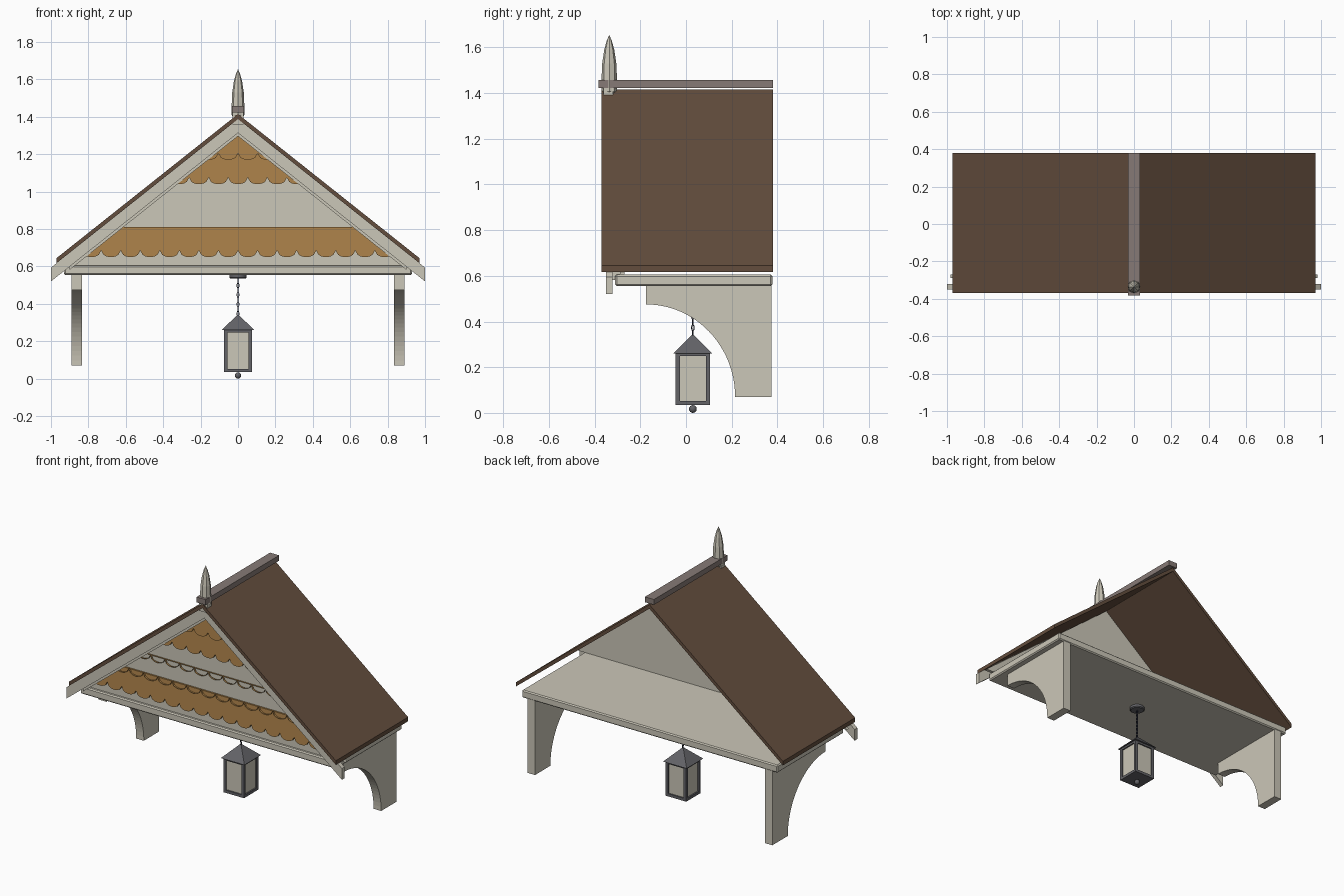
import bpy, bmesh, math
from mathutils import Vector, Matrix

cube = bpy.data.objects.get("Cube")
if cube:
    bpy.data.objects.remove(cube, do_unlink=True)


def material(name, rgb):
    m = bpy.data.materials.new(name)
    m.use_nodes = True
    m.diffuse_color = (*rgb, 1)
    m.node_tree.nodes["Principled BSDF"].inputs["Base Color"].default_value = (*rgb, 1)
    return m


CREAM = material("cream paint", (0.60, 0.57, 0.48))
BROWN = material("brown roofing", (0.125, 0.075, 0.047))
OCHRE = material("ochre shingle", (0.40, 0.215, 0.065))
MAUVE = material("grey ridge", (0.24, 0.195, 0.18))
METAL = material("lantern metal", (0.125, 0.125, 0.137))
CHAIN = material("dark chain", (0.02, 0.022, 0.04))


def finish(bm, name, mat, smooth=False):
    bmesh.ops.recalc_face_normals(bm, faces=bm.faces)
    me = bpy.data.meshes.new(name)
    bm.to_mesh(me)
    bm.free()
    me.materials.append(mat)
    ob = bpy.data.objects.new(name, me)
    bpy.context.collection.objects.link(ob)
    if smooth:
        bpy.ops.object.select_all(action="DESELECT")
        ob.select_set(True)
        bpy.context.view_layer.objects.active = ob
        bpy.ops.object.shade_smooth_by_angle(angle=math.radians(30))
    return ob


def add_box(bm, lo, hi):
    lo, hi = Vector(lo), Vector(hi)
    mat = Matrix.Translation((lo + hi) / 2) @ Matrix.Diagonal((*(hi - lo), 1))
    bmesh.ops.create_cube(bm, size=1, matrix=mat)


def box(name, lo, hi, mat, bevel=0):
    bm = bmesh.new()
    add_box(bm, lo, hi)
    ob = finish(bm, name, mat)
    if bevel:
        mod = ob.modifiers.new("edge", "BEVEL")
        mod.width, mod.segments = bevel, 1
    return ob


def add_prism(bm, pts, a, b, place):
    """Extrude a 2D outline from a to b; place(u, v, w) gives the 3D point."""
    lo = [bm.verts.new(place(u, v, a)) for u, v in pts]
    hi = [bm.verts.new(place(u, v, b)) for u, v in pts]
    bm.faces.new(lo)
    bm.faces.new(hi)
    for i in range(len(pts)):
        j = (i + 1) % len(pts)
        bm.faces.new((lo[i], lo[j], hi[j], hi[i]))


def prism(name, pts, a, b, mat, place):
    bm = bmesh.new()
    add_prism(bm, pts, a, b, place)
    return finish(bm, name, mat)


def along_y(u, v, w):
    return (u, w, v)


def along_x(u, v, w):
    return (w, u, v)


def lathe(name, profile, sides, at, mat, smooth=False):
    bm = bmesh.new()
    vs = [bm.verts.new((r, 0, z)) for r, z in profile]
    edges = [bm.edges.new(p) for p in zip(vs, vs[1:])]
    bmesh.ops.spin(bm, geom=vs + edges, axis=(0, 0, 1), cent=(0, 0, 0),
                   angle=math.tau, steps=sides)
    bmesh.ops.remove_doubles(bm, verts=bm.verts, dist=1e-5)
    bmesh.ops.translate(bm, verts=bm.verts, vec=at)
    return finish(bm, name, mat, smooth)


SLOPE = 0.794


def sloped(top, bottom, x0, x1, side):
    """Outline of a band that follows the roof pitch on one side."""
    return [(side * x0, top - SLOPE * x0), (side * x1, top - SLOPE * x1),
            (side * x1, bottom - SLOPE * x1), (side * x0, bottom - SLOPE * x0)]


# Mirrored roof slopes, gable boards and brackets
arc = [(-0.175 + 0.39 * math.sin(t), 0.07 + 0.405 * math.cos(t))
       for t in (math.pi / 2 * i / 24 for i in range(25))]
for side, label in ((1, "left"), (-1, "right")):
    prism(label + "_roof", sloped(1.415, 1.388, 0, 0.97, side), -0.37, 0.38, BROWN, along_y)
    prism(label + "_bargeboard", sloped(1.388, 1.314, 0, 1.0, side), -0.35, -0.322, CREAM, along_y)
    prism(label + "_gable_trim", sloped(1.388, 1.297, 0, 0.9, side), -0.322, -0.29, CREAM, along_y)
    prism(label + "_bracket", arc + [(0.375, 0.07), (0.375, 0.56), (-0.175, 0.56)],
          side * 0.835, side * 0.89, CREAM, along_x)

# Platform and gable wall
box("platform", (-0.93, -0.31, 0.555), (0.93, 0.378, 0.605), CREAM, 0.007)
prism("gable_wall", [(-0.98, 0.605), (0.98, 0.605), (0, 1.387)], -0.29, -0.27, CREAM, along_y)

# Scalloped shingle rows, leaning outward at the foot and clipped to the gable
ROWS, PITCH, RISE = 5, 0.1045, 0.13
bm = bmesh.new()
for row in range(ROWS):
    z0 = 0.65 + row * RISE
    shift = PITCH / 2 * (row % 2)
    count = 9
    left = -count * PITCH + shift
    pts = []
    for k in range(2 * count):
        for s in range(8):
            t = s / 8
            drop = 0.035 * (1 - math.sqrt(max(0, 1 - (2 * t - 1) ** 2)))
            pts.append((left + (k + t) * PITCH, z0 + drop))
    pts += [(left + 2 * count * PITCH, z0 + 0.035), (left + 2 * count * PITCH, z0 + RISE + 0.03),
            (left, z0 + RISE + 0.03)]

    def lean(u, v, w, z0=z0):
        return (u, w + 0.09 * (v - z0), v)
    add_prism(bm, pts, -0.316, -0.304, lean)
for side in (1, -1):
    bmesh.ops.bisect_plane(bm, geom=bm.verts[:] + bm.edges[:] + bm.faces[:],
                           plane_co=(0, 0, 1.35), plane_no=(side * SLOPE, 0, 1), clear_outer=True)
    bmesh.ops.holes_fill(bm, edges=[e for e in bm.edges if e.is_boundary], sides=0)
finish(bm, "gable_shingles", OCHRE)

# Ridge cap and finial
box("ridge_cap", (-0.033, -0.383, 1.422), (0.033, 0.38, 1.457), MAUVE)
lathe("finial", [(0, 1.395), (0.024, 1.395), (0.034, 1.41), (0.034, 1.46), (0.031, 1.53),
                 (0.022, 1.59), (0.011, 1.63), (0, 1.655)], 8, (0, -0.336, 0), CREAM)
box("finial_block", (-0.03, -0.362, 1.36), (0.03, -0.32, 1.425), CREAM)

# Lantern
LY = 0.03
lathe("ceiling_plate", [(0, 0.557), (0.046, 0.557), (0.046, 0.54), (0.04, 0.535), (0, 0.535)],
      20, (0, LY, 0), METAL, True)
bm = bmesh.new()
LINKS, STEP, SEG = 8, 0.025, 10
for i in range(LINKS):
    zc = 0.348 + i * STEP
    rings = []
    for a in range(SEG):
        t = math.tau * a / SEG
        out = Vector((math.cos(t), 0, math.sin(t)))
        mid = Vector((0.005 * math.cos(t), 0, 0.013 * math.sin(t)))
        ring = []
        for b in range(5):
            p = math.tau * b / 5
            q = mid + 0.0028 * (out * math.cos(p) + Vector((0, math.sin(p), 0)))
            if i % 2:
                q = Vector((q.y, q.x, q.z))
            ring.append(bm.verts.new(q + Vector((0, LY, zc))))
        rings.append(ring)
    for a in range(SEG):
        n = rings[(a + 1) % SEG]
        for b in range(5):
            c = (b + 1) % 5
            bm.faces.new((rings[a][b], n[b], n[c], rings[a][c]))
finish(bm, "chain", CHAIN, True)

bm = bmesh.new()
bmesh.ops.create_cone(bm, cap_ends=True, segments=4, radius1=0.086 * math.sqrt(2), radius2=0.008,
                      depth=0.08, matrix=Matrix.Translation((0, LY, 0.3)) @ Matrix.Rotation(math.pi / 4, 4, "Z"))
finish(bm, "lantern_roof", METAL)

bm = bmesh.new()
W = 0.075
add_box(bm, (-W, LY - W, 0.035), (W, LY + W, 0.053))
add_box(bm, (-W, LY - W, 0.248), (W, LY + W, 0.262))
for sx in (-1, 1):
    for sy in (-1, 1):
        cx, cy = sx * 0.066, LY + sy * 0.066
        add_box(bm, (cx - 0.009, cy - 0.009, 0.05), (cx + 0.009, cy + 0.009, 0.25))
finish(bm, "lantern_frame", METAL)
box("lantern_panes", (-0.066, LY - 0.066, 0.05), (0.066, LY + 0.066, 0.25), CREAM)

bm = bmesh.new()
bmesh.ops.create_uvsphere(bm, u_segments=14, v_segments=8, radius=0.017,
                          matrix=Matrix.Translation((0, LY, 0.017)))
finish(bm, "lantern_knob", METAL, True)
